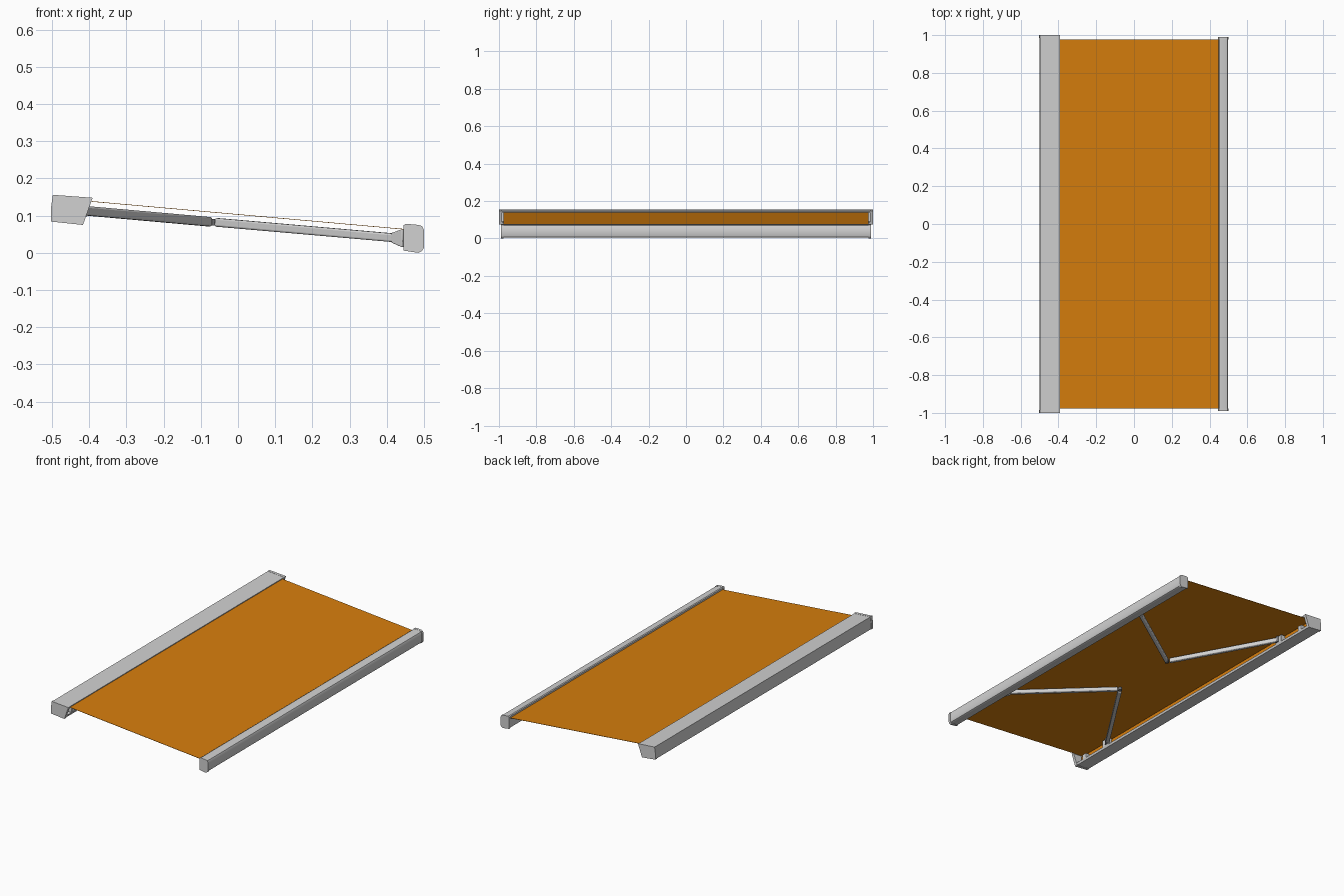
import bpy, bmesh, math
from mathutils import Vector, Matrix

if "Cube" in bpy.data.objects:
    bpy.data.objects.remove(bpy.data.objects["Cube"])


def material(name, r, g, b):
    m = bpy.data.materials.new(name)
    m.diffuse_color = (r, g, b, 1)
    m.use_nodes = True
    m.node_tree.nodes["Principled BSDF"].inputs["Base Color"].default_value = m.diffuse_color
    return m


ALU = material("light grey aluminium", 0.64, 0.64, 0.64)
FABRIC = material("orange fabric", 0.68, 0.21, 0.004)
DARK = material("dark grey joint", 0.16, 0.16, 0.17)


def finish(bm, name, mat, bevel=0.0):
    bmesh.ops.recalc_face_normals(bm, faces=bm.faces)
    me = bpy.data.meshes.new(name)
    bm.to_mesh(me)
    bm.free()
    me.materials.append(mat)
    ob = bpy.data.objects.new(name, me)
    bpy.context.collection.objects.link(ob)
    if bevel:
        mod = ob.modifiers.new("bevel", "BEVEL")
        mod.width = bevel
        mod.segments = 3
    bpy.ops.object.select_all(action="DESELECT")
    ob.select_set(True)
    bpy.context.view_layer.objects.active = ob
    bpy.ops.object.shade_smooth_by_angle(angle=math.radians(35))
    return ob


def prism(name, profile, y0, y1, mat, bevel=0.0):
    """Extrude an x-z profile along y."""
    bm = bmesh.new()
    f = bm.faces.new([bm.verts.new((x, y0, z)) for x, z in profile])
    ext = bmesh.ops.extrude_face_region(bm, geom=[f])["geom"]
    vs = [v for v in ext if isinstance(v, bmesh.types.BMVert)]
    bmesh.ops.translate(bm, verts=vs, vec=(0, y1 - y0, 0))
    return finish(bm, name, mat, bevel)


def beam(name, a, b, start, end, mat, bevel):
    """Box between two points; start and end are (width, height)."""
    a, b = Vector(a), Vector(b)
    d = (b - a).normalized()
    side = d.cross(Vector((0, 0, 1))).normalized()
    up = side.cross(d)
    bm = bmesh.new()
    rings = []
    for p, (w, h) in ((a, start), (b, end)):
        rings.append([bm.verts.new(p + side * sx * w / 2 + up * sz * h / 2)
                      for sx, sz in ((-1, -1), (1, -1), (1, 1), (-1, 1))])
    for i in range(4):
        j = (i + 1) % 4
        bm.faces.new((rings[0][i], rings[0][j], rings[1][j], rings[1][i]))
    bm.faces.new(rings[0])
    bm.faces.new(rings[1])
    return finish(bm, name, mat, bevel)


def box(name, c, size, mat, bevel=0.002):
    bm = bmesh.new()
    bmesh.ops.create_cube(bm, size=1, matrix=Matrix.Translation(c) @ Matrix.Diagonal((*size, 1)))
    return finish(bm, name, mat, bevel)


def cylinder(name, c, r, h, mat, axis="Z"):
    bm = bmesh.new()
    rot = Matrix.Rotation(math.pi / 2, 4, "X") if axis == "Y" else Matrix()
    bmesh.ops.create_cone(bm, cap_ends=True, segments=24, radius1=r, radius2=r, depth=h,
                          matrix=Matrix.Translation(c) @ rot)
    return finish(bm, name, mat)


# Wall cassette: shell open towards the fabric
shell = [(-.393, .147), (-.497, .155), (-.501, .12), (-.501, .085), (-.418, .077),
         (-.413, .089), (-.417, .089), (-.420, .084), (-.494, .092), (-.494, .12),
         (-.491, .148), (-.396, .140)]
prism("cassette_shell", shell, -.986, .986, ALU)
cap = [(-.391, .148), (-.498, .156), (-.503, .12), (-.503, .084), (-.417, .075)]

# Front bar with rounded corners
bar = [(.447, .074), (.452, .077), (.485, .074), (.494, .070), (.498, .062), (.498, .016),
       (.494, .008), (.485, .004), (.447, .008)]
prism("front_bar", bar, -.978, .978, ALU)
bar_cap = [(.445, .074), (.451, .078), (.486, .075), (.495, .072), (.5, .062), (.5, .014),
           (.495, .005), (.485, .000), (.445, .006)]

# Fabric sheet and the roll it comes from
prism("fabric", [(-.462, .1435), (.449, .0625), (.449, .064), (-.462, .145)], -.977, .977, FABRIC)
cylinder("fabric_roll", (-.464, .120, 0)[:1] + (0, .1195), .0245, 1.95, FABRIC, "Y")

# Mirrored end caps, brackets and folding arms
for s, tag in ((-1, "front"), (1, "back")):
    prism("cassette_cap_" + tag, cap, s * .984, s * 1.0, ALU)
    prism("bar_cap_" + tag, bar_cap, s * .976, s * .99, ALU)
    box("roll_bracket_" + tag, (-.432, s * .92, .103), (.034, .03, .032), ALU)

    shoulder = (-.42, s * .73, .114)
    elbow = (-.068, s * .2, .0825)
    box("shoulder_bracket_" + tag, (-.435, s * .74, .110), (.04, .05, .044), ALU)
    cylinder("shoulder_pin_" + tag, shoulder, .012, .036, DARK)
    beam("upper_arm_" + tag, shoulder, (-.077, s * .213, .0835),
         (.022, .025), (.022, .025), ALU, .005)
    cylinder("elbow_pin_" + tag, elbow, .011, .018, DARK)
    beam("forearm_" + tag, (-.058, s * .208, .082), (.425, s * .562, .040),
         (.022, .023), (.022, .023), ALU, .005)
    # Tapered connector into the front bar
    beam("arm_connector_" + tag, (.418, s * .557, .0405), (.45, s * .579, .0395),
         (.024, .026), (.03, .05), ALU, .003)
